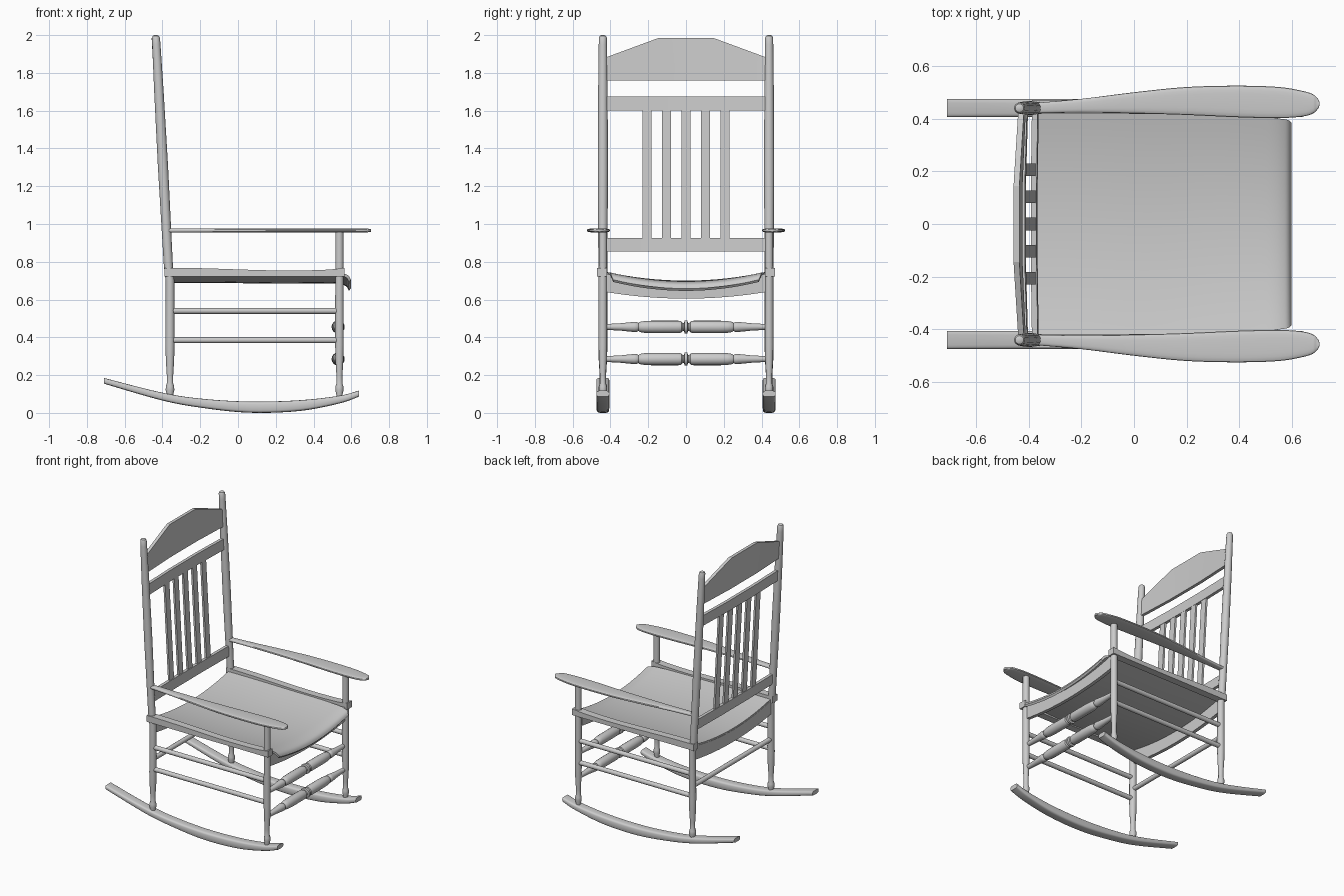
import bpy, bmesh, math

if "Cube" in bpy.data.objects:
    bpy.data.objects.remove(bpy.data.objects["Cube"])

TAU = math.tau


def loft(name, rings, mirror=False, angle=35):
    """Skin a list of equal-length closed rings and cap both ends."""
    bm = bmesh.new()
    vs = [[bm.verts.new(p) for p in r] for r in rings]
    n = len(vs[0])
    for a, b in zip(vs, vs[1:]):
        for i in range(n):
            j = (i + 1) % n
            bm.faces.new((a[i], a[j], b[j], b[i]))
    bm.faces.new(vs[0])
    bm.faces.new(vs[-1])
    bmesh.ops.recalc_face_normals(bm, faces=bm.faces)
    me = bpy.data.meshes.new(name)
    bm.to_mesh(me)
    bm.free()
    ob = bpy.data.objects.new(name, me)
    bpy.context.collection.objects.link(ob)
    bpy.ops.object.select_all(action='DESELECT')
    bpy.context.view_layer.objects.active = ob
    ob.select_set(True)
    bpy.ops.object.shade_smooth_by_angle(angle=math.radians(angle))
    if mirror:
        m = ob.modifiers.new("mirror", 'MIRROR')
        m.use_axis = (False, True, False)
    return ob


def smooth_path(pts, n=5):
    """Catmull-Rom interpolation of tuples."""
    out = []
    for k in range(len(pts) - 1):
        p0, p1, p2 = pts[max(k - 1, 0)], pts[k], pts[k + 1]
        p3 = pts[min(k + 2, len(pts) - 1)]
        for s in range(n):
            t = s / n
            out.append(tuple(0.5 * (2 * b + (c - a) * t + (2 * a - 5 * b + 4 * c - d) * t * t
                                    + (3 * b - a - 3 * c + d) * t ** 3)
                             for a, b, c, d in zip(p0, p1, p2, p3)))
    return out + [pts[-1]]


def turned(name, axis, pts, mirror=False, n=16):
    """Round part: (x, y, z, radius) stations, rings square to the axis."""
    rings = []
    for x, y, z, r in pts:
        ring = []
        for i in range(n):
            c, s = r * math.cos(TAU * i / n), r * math.sin(TAU * i / n)
            ring.append({'x': (x, y + c, z + s), 'y': (x + c, y, z + s), 'z': (x + c, y + s, z)}[axis])
        rings.append(ring)
    return loft(name, rings, mirror)


def pillow(x, y, z, w, h, e, n=20):
    """Superellipse section in the yz plane."""
    ring = []
    for i in range(n):
        c, s = math.cos(TAU * i / n), math.sin(TAU * i / n)
        ring.append((x, y + w * math.copysign(abs(c) ** (2 / e), c),
                     z + h * math.copysign(abs(s) ** (2 / e), s)))
    return ring


def back_x(z):
    """Centre line of the leaning back."""
    return -0.367 - 0.0544 * (z - 0.75)


Y = 0.44
foot = [(0.075, .017), (0.10, .018), (0.12, .023), (0.14, .022), (0.155, .017),
        (0.20, .017), (0.28, .022), (0.36, .024)]

# Back posts: turned foot, straight leg, leaning upper part with rounded top
back = [(-0.36, Y, z, r) for z, r in foot + [(0.7, .023)]]
back += [(back_x(z), Y, z, r) for z, r in
         [(0.78, .024), (1.3, .027), (1.7, .025), (1.95, .022), (1.985, .021), (1.996, .016), (2.0, .008)]]
turned("back_post", 'z', back, True)

# Front legs up to the arms
turned("front_leg", 'z', [(0.537, Y, z, r * .94) for z, r in foot + [(0.96, .023)]], True)

# Rockers
rock = smooth_path([(-.71, .155, .185), (-.41, .068, .109), (-.2, .028, .076), (.06, .001, .06),
                    (.325, .010, .067), (.537, .050, .091), (.64, .086, .118)])
loft("rocker", [pillow(x, Y, (a + b) / 2, .034, (b - a) / 2, 4) for x, a, b in rock], True)

# Arms: flat paddle with rounded edges
arm = smooth_path([(-.37, .42, .46), (-.2, .423, .475), (0, .42, .5), (.2, .414, .52), (.4, .405, .525),
                   (.55, .402, .52), (.64, .408, .505), (.68, .42, .492), (.698, .437, .475), (.705, .453, .46)], 4)
loft("arm", [pillow(x, (a + b) / 2, .966, (b - a) / 2, .011 if x < .69 else .008, 3) for x, a, b in arm], True)


# Seat: sagging sheet with a front edge that rolls down
def seat_sag(t):
    return 0.747 - 0.047 * (1 - t * t)


seat = smooth_path([(-.37, 0, .425), (-.1, 0, .425), (.2, .004, .42), (.45, .003, .41),
                    (.53, .004, .402), (.57, .012, .398), (.588, .024, .393), (.597, .042, .385)], 4)
ts = [i / 8 - 1 for i in range(17)]
rings = []
for x, drop, w in seat:
    top = [(x, w * t, seat_sag(t) - drop) for t in ts]
    rings.append(top + [(px - (.01 if x > .55 else 0), py, pz - .012) for px, py, pz in reversed(top)])
loft("seat", rings)

# Side seat rails, slightly dished along the top
rail = smooth_path([(-.388, .768), (-.2, .766), (.2, .754), (.45, .757), (.565, .768)])
loft("side_seat_rail", [[(x, .418, .723), (x, .47, .723), (x, .47, z), (x, .418, z)] for x, z in rail], True)

# Curved boards under the back and front of the seat
for name, x in (("back_seat_board", -.36), ("front_seat_board", .535)):
    rings = []
    for t in ts:
        lo, hi = .605 + .035 * t * t, seat_sag(t) - .01
        rings.append([(x - .012, .425 * t, lo), (x + .012, .425 * t, lo),
                      (x + .012, .425 * t, hi), (x - .012, .425 * t, hi)])
    loft(name, rings)

# Plain stretchers at the sides and back
for z in (.54, .385):
    turned("side_stretcher", 'x', [(-.36, Y, z, .016), (.537, Y, z, .016)], True)
turned("back_stretcher", 'y', [(-.36, -Y, .455, .016), (-.36, Y, .455, .016)])

# Decorative turned front stretchers
half = [(.44, .014), (.41, .016), (.34, .020), (.275, .027), (.262, .027), (.252, .021), (.245, .027),
        (.22, .031), (.18, .033), (.04, .033), (.025, .030), (.016, .020), (.010, .022), (.008, .035)]
prof = half + [(-y, r) for y, r in reversed(half)]
for z in (.455, .285):
    turned("front_stretcher", 'y', [(.53, y, z, r) for y, r in prof])


# Leaning back rails and crest, bowed in three facets
def back_board(name, lo, hi_end, hi_mid, bow, th=.011):
    rings = []
    for y, hi, b in ((-.43, hi_end, 0), (-.145, hi_mid, bow), (.145, hi_mid, bow), (.43, hi_end, 0)):
        rings.append([(back_x(lo) - b - th, y, lo), (back_x(lo) - b + th, y, lo),
                      (back_x(hi) - b + th, y, hi), (back_x(hi) - b - th, y, hi)])
    loft(name, rings, angle=5)


back_board("crest", 1.76, 1.88, 1.985, .012)
back_board("upper_back_rail", 1.6, 1.675, 1.675, .008)
back_board("lower_back_rail", .855, .927, .927, .004)

# Five back slats
for i in range(-2, 3):
    y = i * .103
    rings = []
    for z in (.91, 1.62):
        x = back_x(z) - .005
        rings.append([(x - .007, y - .024, z), (x + .007, y - .024, z),
                      (x + .007, y + .024, z), (x - .007, y + .024, z)])
    loft("back_slat", rings)
